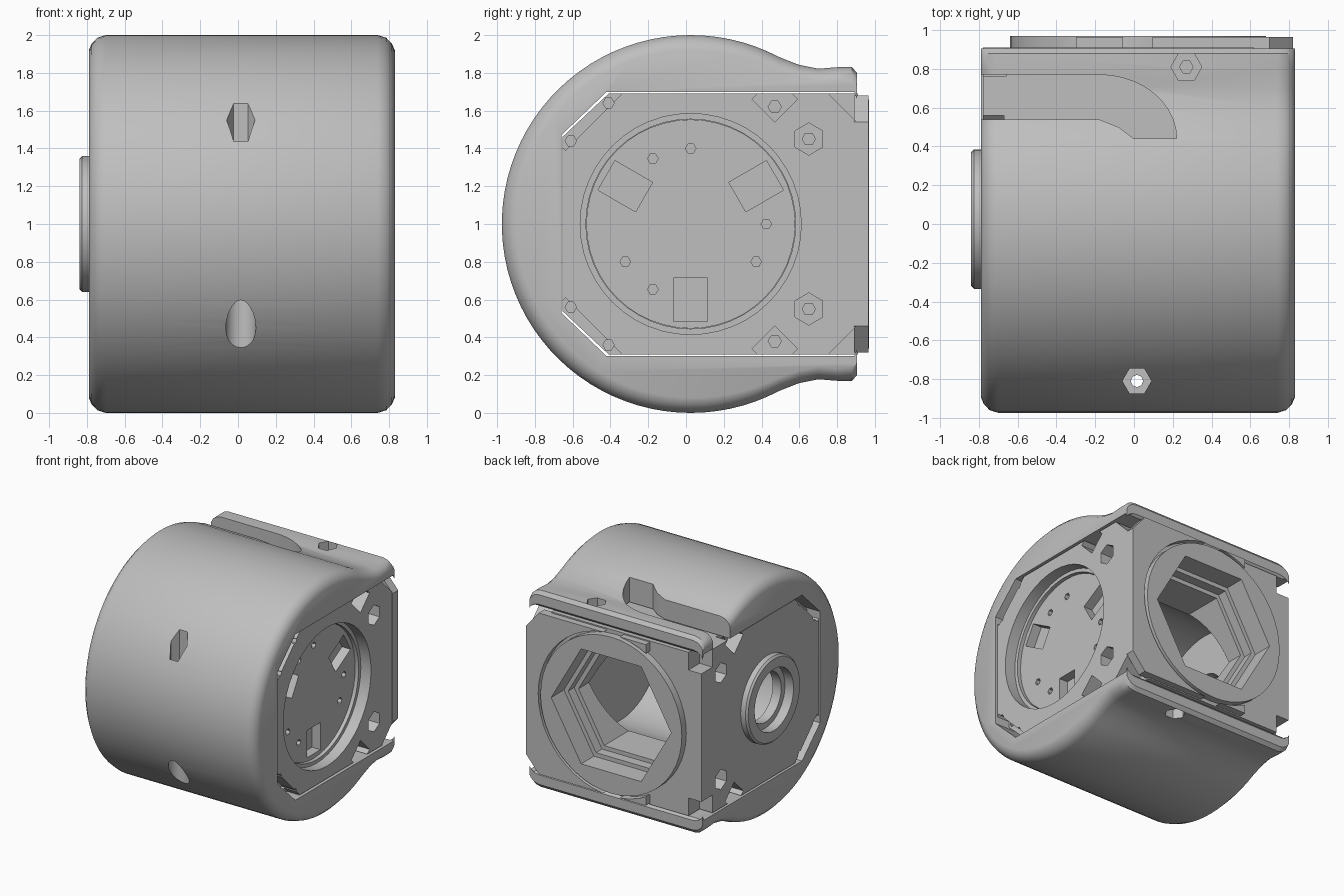
import bpy, bmesh
from math import sin, cos, pi, radians

cube = bpy.data.objects.get("Cube")
if cube:
    bpy.data.objects.remove(cube, do_unlink=True)

grey = bpy.data.materials.new("housing_grey")
grey.use_nodes = True
GREY = (0.52, 0.52, 0.52, 1)
grey.diffuse_color = GREY
next(n for n in grey.node_tree.nodes if n.type == 'BSDF_PRINCIPLED').inputs["Base Color"].default_value = GREY

CY, CZ = 0.025, 1.0   # main axis, running along x


def place(axis, u, v, t):
    return {'x': (t, u, v), 'y': (u, t, v), 'z': (u, v, t)}[axis]


def loft(name, rings):
    """Closed solid through equal-length rings, capped at both ends."""
    bm = bmesh.new()
    loops = [[bm.verts.new(p) for p in ring] for ring in rings]
    n = len(loops[0])
    for a, b in zip(loops, loops[1:]):
        for i in range(n):
            j = (i + 1) % n
            bm.faces.new((a[i], a[j], b[j], b[i]))
    bm.faces.new(loops[0][::-1])
    bm.faces.new(loops[-1])
    bmesh.ops.recalc_face_normals(bm, faces=bm.faces[:])
    mesh = bpy.data.meshes.new(name)
    bm.to_mesh(mesh)
    bm.free()
    mesh.materials.append(grey)
    ob = bpy.data.objects.new(name, mesh)
    bpy.context.collection.objects.link(ob)
    return ob


def prism(name, axis, profile, lo, hi):
    return loft(name, [[place(axis, u, v, t) for u, v in profile] for t in (lo, hi)])


def circle(u, v, r, n, start=0.0):
    return [(u + r * cos(start + 2 * pi * i / n), v + r * sin(start + 2 * pi * i / n)) for i in range(n)]


def box(u, v, w, h, turn=0.0):
    """Rectangle profile centred on u, v and turned by an angle."""
    c, s = cos(turn), sin(turn)
    return [(u + a * c - b * s, v + a * s + b * c)
            for a, b in ((-w / 2, -h / 2), (w / 2, -h / 2), (w / 2, h / 2), (-w / 2, h / 2))]


def cut(target, axis, profile, lo, hi):
    cutter = prism("cutter", axis, profile, lo, hi)
    cutter.hide_render = True
    mod = target.modifiers.new("cut", 'BOOLEAN')
    mod.operation, mod.solver, mod.object = 'DIFFERENCE', 'EXACT', cutter
    bpy.context.view_layer.objects.active = target
    bpy.ops.object.modifier_apply(modifier=mod.name)
    bpy.data.meshes.remove(cutter.data, do_unlink=True)


def smooth(ob, angle=30):
    bpy.ops.object.select_all(action='DESELECT')
    ob.select_set(True)
    bpy.context.view_layer.objects.active = ob
    bpy.ops.object.shade_smooth_by_angle(angle=radians(angle))


# Outer sleeve: round at the front, two lips at the back, rounded ends
arc = [(CY + cos(a), CZ + sin(a)) for a in (radians(62 + 4 * i) for i in range(60))]
lip = [(0.905, 1.72), (0.905, 1.80), (0.88, 1.83), (0.80, 1.83), (0.70, 1.822), (0.60, 1.842)]
outer = lip + arc + [(y, 2 - z) for y, z in reversed(lip)]
half = [(0.89, 1.70), (-0.42, 1.70), (-0.66, 1.47)]
inner = [(y, 2 - z) for y, z in half] + half[::-1]


def sleeve_ring(x, d):
    ring = [(x, CY + (y - CY) * (1 - d) if y < CY else y, CZ + (z - CZ) * (1 - d)) for y, z in outer]
    return ring + [(x, y, z) for y, z in inner]


steps = [(0, 0.08), (0.015, 0.045), (0.045, 0.014), (0.09, 0)]
sleeve = loft("outer_sleeve", [sleeve_ring(-0.79 + e, d) for e, d in steps]
              + [sleeve_ring(0.83 - e, d) for e, d in reversed(steps)])

# Curved slot in the top of the sleeve, open at the right end
curve = [(-0.18 + 0.40 * cos(a), 0.44 + 0.33 * sin(a)) for a in (pi / 2 * i / 10 for i in range(11))]
slot = [(-0.9, 0.54), (-0.18, 0.54), (-0.08, 0.50), (0, 0.44)] + curve + [(-0.9, 0.77)]
cut(sleeve, 'z', slot, 1.6, 2.1)

# Upright screw hole at the front and the lip holes at the back
cut(sleeve, 'z', circle(0.015, -0.81, 0.075, 6), 1.36, 2.1)
cut(sleeve, 'z', circle(0.015, -0.81, 0.08, 20), -0.1, 0.64)
cut(sleeve, 'z', circle(0.015, -0.81, 0.032, 8), 0.5, 1.5)
for lo, hi in ((1.6, 2.0), (0.0, 0.4)):
    cut(sleeve, 'z', circle(0.27, 0.81, 0.08, 6), lo, hi)
smooth(sleeve)

# Inner body with chamfered front corners
body_half = [(0.91, 1.69), (-0.41, 1.69), (-0.655, 1.46)]
body = prism("inner_body", 'x', [(y, 2 - z) for y, z in body_half] + body_half[::-1], -0.78, 0.815)

# Round chamber open to the left, with a stepped rim
cut(body, 'x', circle(CY, CZ, 0.555, 48), -0.68, 1)
cut(body, 'x', circle(CY, CZ, 0.585, 48), 0.72, 1)

# Stepped hexagonal window in the back
cut(body, 'y', circle(0.02, CZ, 0.56, 6), 0.80, 1.1)
cut(body, 'y', circle(0.02, CZ, 0.52, 6), 0.72, 1.1)
cut(body, 'y', circle(0.02, CZ, 0.48, 6), 0.2, 1.1)

# Corner pockets, screw recesses and screw holes on both ends
ends = ((0.70, 0.60, 1), (-0.67, -0.60, -1))
for face, deep, out in ends:
    outside = 1.0 * out
    for s in (1, -1):
        def at(z):
            return CZ + s * z

        def hole(profile, depth):
            cut(body, 'x', profile, min(depth, outside), max(depth, outside))

        hole(box(-0.56, at(0.61), 0.42, 0.20, s * pi / 4), face)
        hole(box(0.47, at(0.66), 0.17, 0.17, pi / 4), face)
        hole(circle(0.65, at(0.45), 0.085, 6, pi / 6), face)
        hole(circle(0.65, at(0.45), 0.035, 6), deep)
        hole(circle(0.47, at(0.62), 0.035, 6), deep)
        for y, z in ((-0.41, 0.64), (-0.61, 0.44)):
            hole(circle(y, at(z), 0.03, 6), deep)

# Back corners: bevelled on the left, square notches on the right
for s in (1, -1):
    cut(body, 'x', box(0.91, CZ + s * 0.69, 0.22, 0.22, pi / 4), 0.62, 1)
    cut(body, 'x', box(0.87, CZ + s * 0.64, 0.22, 0.20), -1, -0.66)
    cut(body, 'z', circle(0.27, 0.81, 0.035, 6), *sorted((CZ + s * 0.58, CZ + s * 0.8)))

# Bearing boss on the right end, bored through to the chamber
boss = loft("bearing_boss", [[(x, y, z) for y, z in circle(CY, CZ, r, 40)]
                             for x, r in ((-0.70, 0.36), (-0.825, 0.36), (-0.84, 0.345))])
for part in (body, boss):
    cut(part, 'x', circle(CY, CZ, 0.26, 32), -1, -0.76)
    cut(part, 'x', circle(CY, CZ, 0.21, 32), -1, -0.5)
smooth(boss)
smooth(body)

# Back frame with clipped left corners and a raised ring around the window
frame = prism("back_frame", 'y', [(-0.30, 0.32), (0.70, 0.32), (0.82, 0.46), (0.82, 1.54),
                                  (0.70, 1.68), (-0.30, 1.68)], 0.89, 0.965)
cut(frame, 'y', circle(0.02, CZ, 0.685, 48), 0.5, 1.2)
ring = prism("window_ring", 'y', circle(0.02, CZ, 0.66, 48), 0.88, 0.97)
cut(ring, 'y', circle(0.02, CZ, 0.56, 6), 0.5, 1.2)
smooth(frame)
smooth(ring)

# Output disc with three notches and six small holes
disc = prism("output_disc", 'x', circle(CY, CZ, 0.553, 48), 0.59, 0.69)
for k in range(3):
    turn = radians(30 + 120 * k)
    cut(disc, 'x', box(CY + 0.40 * cos(turn), CZ + 0.40 * sin(turn), 0.23, 0.18, turn), 0.61, 1)
    for a in (-30, 0):
        t = radians(a + 120 * k)
        cut(disc, 'x', circle(CY + 0.40 * cos(t), CZ + 0.40 * sin(t), 0.028, 6), 0.62, 1)
smooth(disc)
